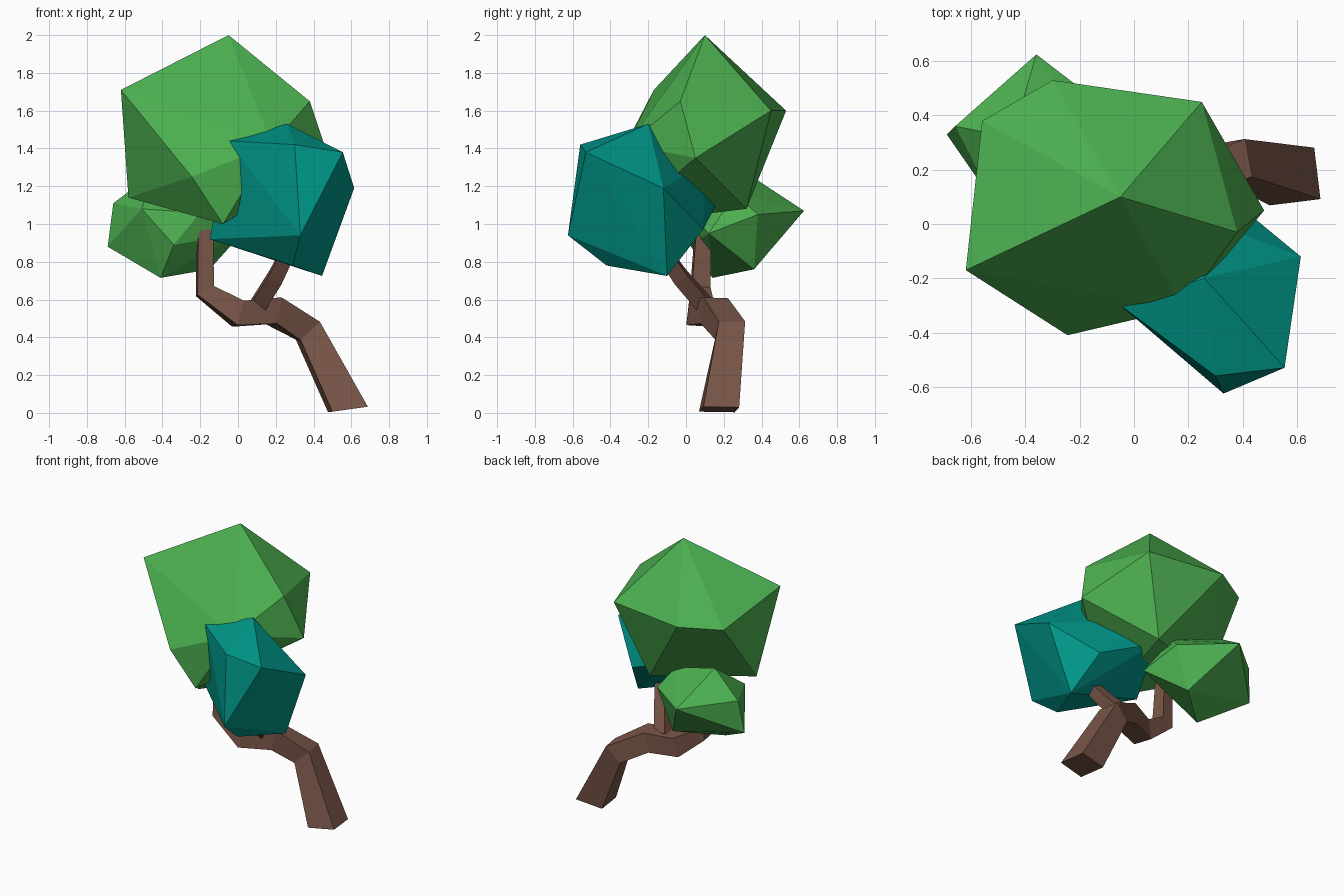
import bpy, bmesh, math
from mathutils import Vector

if "Cube" in bpy.data.objects:
    bpy.data.objects.remove(bpy.data.objects["Cube"])


def material(name, rgb):
    m = bpy.data.materials.new(name)
    m.diffuse_color = (*rgb, 1)
    m.use_nodes = True
    m.node_tree.nodes["Principled BSDF"].inputs["Base Color"].default_value = m.diffuse_color
    return m


leaf = material("leaf_green", (0.072, 0.429, 0.08))
teal = material("leaf_teal", (0.0, 0.305, 0.246))
bark = material("bark_brown", (0.191, 0.091, 0.065))


def finish(name, bm, mat):
    bmesh.ops.recalc_face_normals(bm, faces=bm.faces)
    me = bpy.data.meshes.new(name)
    bm.to_mesh(me)
    bm.free()
    me.materials.append(mat)
    bpy.context.collection.objects.link(bpy.data.objects.new(name, me))


def clump(name, pts, mat):
    """Faceted foliage: convex hull of twelve irregular corners."""
    bm = bmesh.new()
    for p in pts:
        bm.verts.new(p)
    res = bmesh.ops.convex_hull(bm, input=bm.verts[:])
    bmesh.ops.delete(bm, geom=list({g for g in res["geom_interior"] + res["geom_unused"]
                                    if isinstance(g, bmesh.types.BMVert)}), context='VERTS')
    finish(name, bm, mat)


def limb(name, path, mat, base_normal=None, sides=4, phase=52):
    """Tapered four-sided limb lofted along (x, y, z, radius) points."""
    bm = bmesh.new()
    pts = [Vector(p[:3]) for p in path]
    rings = []
    for i, p in enumerate(pts):
        t = Vector((0, 0, 0))
        if i > 0:
            t += (p - pts[i - 1]).normalized()
        if i < len(pts) - 1:
            t += (pts[i + 1] - p).normalized()
        if i == 0 and base_normal:
            t = Vector(base_normal)
        t.normalize()
        v = Vector((0, 1, 0))
        v = (v - t * v.dot(t)).normalized()
        u = v.cross(t)
        ring = []
        for k in range(sides):
            a = math.radians(phase) + 2 * math.pi * k / sides
            ring.append(bm.verts.new(p + path[i][3] * (u * math.cos(a) + v * math.sin(a))))
        rings.append(ring)
    for a, b in zip(rings, rings[1:]):
        for k in range(sides):
            n = (k + 1) % sides
            bm.faces.new((a[k], a[n], b[n], b[k]))
    bm.faces.new(rings[0][::-1])
    bm.faces.new(rings[-1])
    finish(name, bm, mat)


# Crooked trunk and side branch
limb("trunk", [(0.582, 0.175, 0.018, 0.135), (0.37, 0.235, 0.435, 0.1),
               (0.19, 0.15, 0.54, 0.1), (0.0, 0.075, 0.525, 0.095),
               (-0.175, 0.075, 0.645, 0.07), (-0.175, 0.09, 0.97, 0.055)],
     bark, base_normal=(-0.14, 0, 1))
limb("side_branch", [(0.1, 0.11, 0.56, 0.06), (0.2, -0.03, 0.72, 0.058),
                     (0.28, -0.14, 0.88, 0.05)], bark)

# Large crown
clump("upper_foliage", [
    (-0.05, 0.10, 2.00), (0.38, -0.03, 1.65), (-0.62, -0.17, 1.71), (-0.245, -0.41, 1.25),
    (0.25, 0.45, 1.60), (-0.30, 0.53, 1.60), (0.48, 0.05, 1.35), (-0.08, -0.36, 1.00),
    (-0.58, 0.04, 1.14), (0.06, 0.32, 1.08), (0.18, -0.31, 1.42), (-0.56, 0.38, 1.59)], leaf)

# Small clump at the back left
clump("lower_foliage", [
    (-0.36, 0.625, 1.07), (-0.69, 0.33, 0.88), (-0.66, 0.36, 1.11), (-0.41, 0.14, 0.715),
    (-0.51, 0.07, 1.08), (-0.15, 0.36, 0.76), (-0.04, 0.38, 1.05), (-0.34, 0.02, 0.89),
    (-0.45, 0.32, 1.27), (-0.10, 0.26, 1.16), (0.02, 0.12, 0.95), (-0.20, 0.02, 1.06)], leaf)

# Teal clump at the front right
clump("front_foliage", [
    (0.26, -0.20, 1.53), (0.30, -0.56, 1.42), (0.555, -0.53, 1.38), (0.615, -0.12, 1.19),
    (0.33, -0.625, 0.94), (0.445, -0.10, 0.725), (0.29, -0.42, 0.78), (-0.15, -0.15, 0.92),
    (-0.05, -0.30, 1.44), (-0.03, 0.18, 1.14), (0.36, 0.09, 0.97), (0.03, 0.10, 1.32)], teal)
